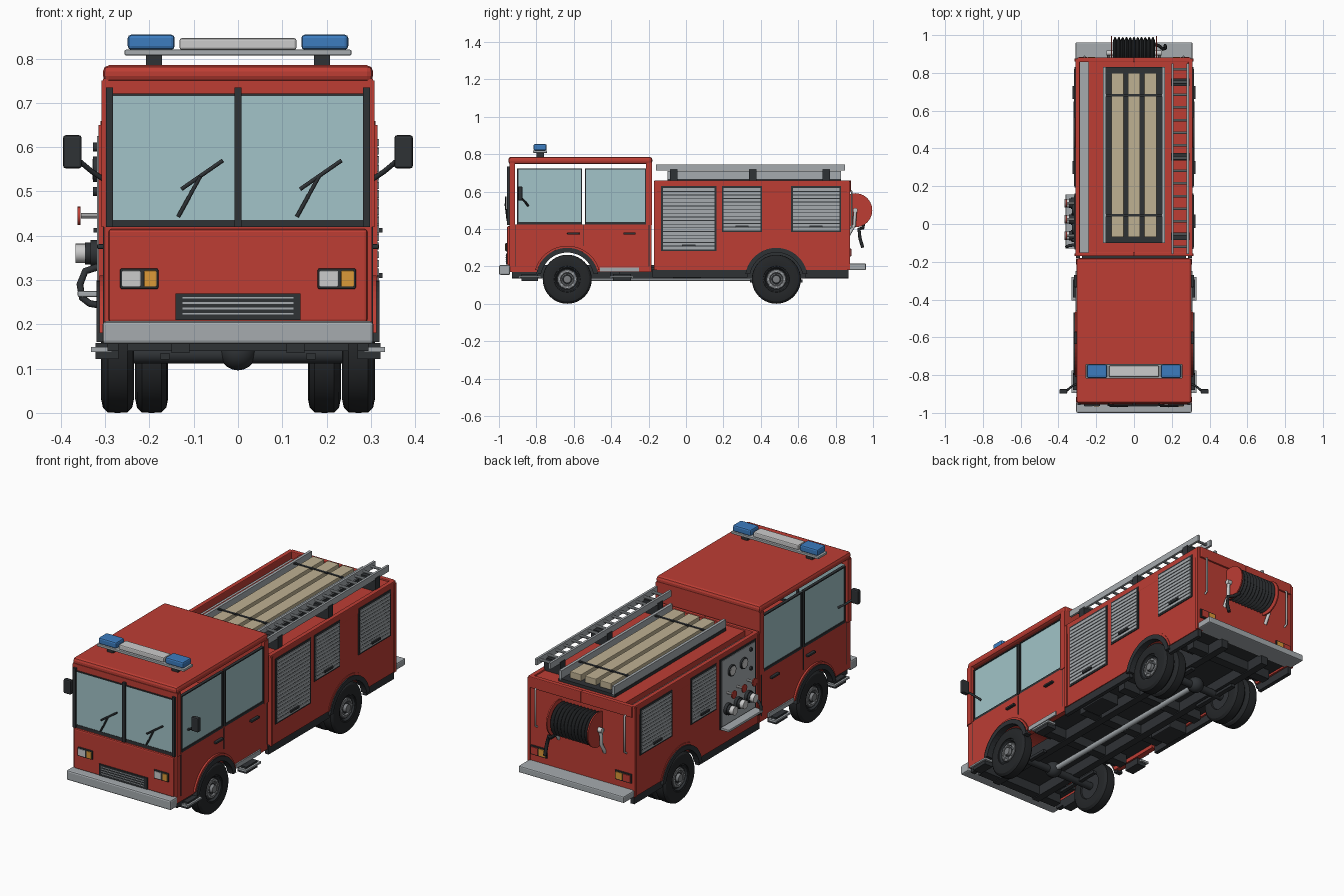
import bpy, bmesh
from math import pi, sin, cos, asin
from mathutils import Vector

if "Cube" in bpy.data.objects:
    bpy.data.objects.remove(bpy.data.objects["Cube"])

COL = dict(red=(.51, .047, .034), dark=(.028, .032, .036), tyre=(.018, .02, .022), glass=(.36, .55, .58),
           wood=(.52, .44, .29), blue=(.045, .2, .52), grey=(.38, .41, .43), steel=(.55, .56, .56),
           hub=(.2, .21, .22), amber=(.72, .32, .04), lamp=(.7, .7, .68))
MATS = {}
for k, c in COL.items():
    MATS[k] = bpy.data.materials.new(k)
    MATS[k].diffuse_color = (*c, 1)
smooth = []

def finish(name, bm, mat, bevel=0, mirror=False):
    bmesh.ops.recalc_face_normals(bm, faces=bm.faces)
    me = bpy.data.meshes.new(name)
    bm.to_mesh(me)
    bm.free()
    ob = bpy.data.objects.new(name, me)
    bpy.context.collection.objects.link(ob)
    me.materials.append(MATS[mat])
    if bevel:
        b = ob.modifiers.new("bevel", 'BEVEL')
        b.width, b.segments = bevel, 2
    if mirror:
        ob.modifiers.new("mirror", 'MIRROR').use_mirror_merge = False
    return ob

def boxes(name, items, mat, bevel=0, mirror=False):
    """Each item is x0, x1, y0, y1, z0, z1."""
    bm = bmesh.new()
    for i in items:
        a, b = Vector(i[::2]), Vector(i[1::2])
        for v in bmesh.ops.create_cube(bm, size=1)['verts']:
            v.co = Vector([(a[k] + b[k]) / 2 + v.co[k] * abs(b[k] - a[k]) for k in range(3)])
    return finish(name, bm, mat, bevel, mirror)

def prism(name, pts, x0, x1, mat, mirror=False):
    """Extrude a y,z outline along x."""
    bm = bmesh.new()
    f = bm.faces.new([bm.verts.new((x0, y, z)) for y, z in pts])
    r = bmesh.ops.extrude_face_region(bm, geom=[f])
    for v in r['geom']:
        if isinstance(v, bmesh.types.BMVert):
            v.co.x = x1
    return finish(name, bm, mat, 0, mirror)

def lathe(name, prof, centres, mat, axis=0, n=32, mirror=False, sign=1):
    """Revolve (offset, radius) points about the x or y axis through each centre."""
    bm = bmesh.new()
    ax = Vector((1, 0, 0)) if axis == 0 else Vector((0, 1, 0))
    for c in centres:
        c = Vector(c)
        vs = [bm.verts.new(c + ax * u * sign + Vector((0, 0, r))) for u, r in prof]
        es = [bm.edges.new(p) for p in zip(vs, vs[1:])]
        bmesh.ops.spin(bm, geom=vs + es, cent=c, axis=ax, angle=2 * pi, steps=n, use_merge=True)
    bmesh.ops.remove_doubles(bm, verts=bm.verts, dist=1e-5)
    smooth.append(finish(name, bm, mat, 0, mirror))

def disc(u0, u1, r):
    return [(u0, 0), (u0, r), (u1, r), (u1, 0)]

def tubes(name, paths, r, mat):
    cu = bpy.data.curves.new(name, 'CURVE')
    cu.dimensions, cu.bevel_depth, cu.bevel_resolution, cu.use_fill_caps = '3D', r, 2, True
    for p in paths:
        s = cu.splines.new('POLY')
        s.points.add(len(p) - 1)
        for q, co in zip(s.points, p):
            q.co = (*co, 1)
    cu.materials.append(MATS[mat])
    bpy.context.collection.objects.link(bpy.data.objects.new(name, cu))

AX = (-.635, .483)    # axle positions
WZ = .131             # wheel radius

def arc(y, r, z0, n=20):
    a = asin((z0 - WZ) / r)
    return [(y + r * cos(t), WZ + r * sin(t)) for t in [pi - a - (pi - 2 * a) * i / n for i in range(n + 1)]]

# Cab and body: side panels with wheel arches around a core with a raised floor
for n, y0, y1, zb, zt, x, ya in (("cab", -.945, -.185, .17, .425, .303, AX[0]), ("body", -.168, .873, .18, .612, .31, AX[1])):
    prism(n + "_sides", [(y0, zt), (y0, zb)] + arc(ya, .155, zb) + [(y1, zb), (y1, zt)], .275, x, "red", True)
    prism(n + "_core", [(y0, zt), (y0, .205)] + arc(ya, .155, .205) + [(y1, .205), (y1, zt)], -.275, .275, "red")
    prism(n + "_wheel_flares", arc(ya, .168, .16) + arc(ya, .143, .16)[::-1], .285, .319, "dark", True)
    prism(n + "_arch_trims", arc(ya, .179, .18) + arc(ya, .168, .18)[::-1], .30, .313, "red", True)
prism("rear_arch_liner", arc(AX[1], .156, .19), -.15, .15, "dark")

# Cab upper structure
boxes("cab_roof", [(-.305, .305, -.95, -.18, .747, .785)], "red", .014)
boxes("cab_back_wall", [(-.303, .303, -.205, -.183, .42, .755)], "red")
boxes("cab_pillars", [(.288, .308, -.945, -.915, .42, .75), (.288, .306, -.215, -.183, .42, .75)], "red", 0, True)
boxes("windscreen_header", [(-.305, .305, -.945, -.92, .72, .755)], "red")
boxes("windscreen_seals", [(.282, .298, -.957, -.93, .42, .735), (-.008, .008, -.957, -.93, .42, .735),
                           (0, .298, -.95, -.93, .42, .436), (0, .298, -.95, -.93, .715, .721)], "dark", 0, True)
boxes("windscreen", [(.006, .284, -.948, -.935, .434, .717)], "glass", 0, True)
for n, a, b in (("front", -.9, -.558), ("rear", -.538, -.216)):
    boxes(n + "_door_glass", [(.288, .298, a, b, .436, .721)], "glass", 0, True)
    boxes(n + "_door_seal", [(.287, .303, a - .003, a + .004, .425, .724), (.287, .303, b - .004, b + .003, .425, .724),
                             (.287, .303, a, b, .425, .438), (.287, .303, a, b, .718, .724)], "dark", 0, True)
boxes("door_seams", [(.3, .3045, y, y + .004, .2, .42) for y in (-.912, -.2)] +
      [(.3, .3045, -.552, -.548, .31, .42)], "dark", 0, True)
boxes("door_handles", [(.3, .318, -.635, -.57, .37, .381), (.3, .318, -.335, -.27, .37, .381)], "dark", .003, True)
boxes("sill_trim", [(.29, .31, -.46, -.25, .172, .195)], "grey", 0, True)

# Front face
boxes("front_panel", [(-.292, .292, -.956, -.94, .205, .415)], "red", .006)
boxes("front_bumper", [(-.306, .306, -1, -.94, .155, .207)], "grey", .008)
boxes("grille", [(-.141, .141, -.963, -.95, .21, .27)], "dark")
boxes("grille_slats", [(-.125, .125, -.966, -.96, z, z + .004) for z in (.222, .234, .246, .258)], "grey")
boxes("headlight_frames", [(.18, .266, -.964, -.95, .28, .326)], "dark", .003, True)
for s, (w0, w1, a0, a1) in (("left", (-.262, -.22, -.212, -.184)), ("right", (.184, .226, .233, .262))):
    boxes(s + "_headlight", [(w0, w1, -.967, -.955, .285, .321)], "lamp", .002)
    boxes(s + "_indicator", [(a0, a1, -.967, -.955, .285, .321)], "amber", .002)
tubes("wipers", [p for d in (0, .268) for p in (
    [(-.128 + d, -.964, .505), (-.034 + d, -.964, .57)], [(-.135 + d, -.955, .443), (-.085 + d, -.966, .534)])], .0045, "dark")

# Mirrors
boxes("mirror_heads", [(.353, .395, -.898, -.874, .552, .627)], "dark", .006, True)
tubes("mirror_arms", [[(s * .3, -.845, .525), (s * .33, -.86, .545), (s * .36, -.885, .57)] for s in (1, -1)], .006, "dark")

# Light bar
boxes("light_bar_feet", [(.172, .208, -.8, -.76, .778, .81)], "dark", 0, True)
boxes("light_bar_base", [(-.256, .256, -.818, -.742, .807, .82)], "grey", .003)
boxes("blue_lights", [(.143, .249, -.815, -.745, .82, .854)], "blue", .008, True)
boxes("light_bar_centre", [(-.132, .132, -.81, -.75, .82, .846)], "steel", .005)

# Roller shutters
def shutter(name, y0, y1, z0, z1, s):
    boxes(name + "_frame", [(s * .3, s * .314, y0, y1, z0, z1)], "dark")
    n = round((z1 - z0) / .021)
    h = (z1 - z0 - .016) / n
    boxes(name + "_slats", [(s * .305, s * .318, y0 + .009, y1 - .009, z0 + .008 + i * h, z0 + .004 + (i + 1) * h)
                            for i in range(n)], "grey")
    m = (y0 + y1) / 2
    boxes(name + "_handle", [(s * .31, s * .326, m - .035, m + .035, z0 + .022, z0 + .033)], "dark")

for s, side in ((1, "right"), (-1, "left")):
    shutter(side + "_mid_shutter", .192, .407, .385, .63, s)
    shutter(side + "_rear_shutter", .562, .83, .385, .63, s)
shutter("right_front_shutter", -.133, .162, .283, .63, 1)
boxes("body_corner_posts", [(.3, .315, -.17, -.155, .18, .65), (.3, .315, .86, .876, .18, .65)], "red", 0, True)

# Pump panel on the left side
boxes("pump_panel_frame", [(-.315, -.3, -.135, .162, .265, .635)], "dark")
boxes("pump_panel", [(-.318, -.305, -.125, .152, .28, .625)], "grey")
boxes("pump_shelf", [(-.362, -.305, -.13, .157, .262, .275)], "grey", .003)
OUT = (-.062, .025, .11)
G = [(-.315, .075, .55), (-.315, -.025, .55)]
lathe("gauge_rims", disc(0, .012, .029), G, "dark", sign=-1, n=24)
lathe("gauge_faces", disc(0, .014, .023), G, "lamp", sign=-1, n=24)
lathe("panel_knobs", disc(0, .012, .01), [(-.315, -.085, .6), (-.315, -.085, .5)], "dark", sign=-1, n=12)
lathe("valve_stems", disc(0, .045, .006), [(-.31, y, .445) for y in OUT], "steel", sign=-1, n=10)
lathe("valve_handwheels", disc(.041, .047, .021), [(-.315, y, .445) for y in OUT], "red", sign=-1, n=16)
lathe("outlet_collars", [(0, 0), (0, .03), (.018, .03), (.018, .025), (.03, .025), (.03, 0)],
      [(-.315, y, .36) for y in OUT], "dark", sign=-1, n=20)
lathe("outlet_caps", disc(.028, .052, .022), [(-.315, y, .36) for y in OUT], "steel", sign=-1, n=20)
tubes("suction_hose", [[(-.315, -.11, .33), (-.345, -.115, .32), (-.357, -.12, .29), (-.352, -.12, .26), (-.335, -.12, .247), (-.305, -.12, .242)]], .008, "dark")

# Roof equipment
boxes("roof_deck", [(-.24, .29, -.168, .873, .6, .652)], "red")
boxes("roof_coaming", [(.287, .311, -.17, .876, .6, .66), (0, .3, .857, .882, .6, .66), (0, .3, -.17, -.15, .6, .66)], "red", .004, True)
boxes("roof_walkway", [(-.288, -.24, -.15, .857, .605, .622)], "grey")
boxes("plank_tray", [(-.165, .165, -.1, .83, .648, .668)], "dark")
boxes("tray_rails", [(.148, .163, -.1, .83, .66, .71)], "grey", 0, True)
boxes("planks", [(x, x + .066, -.07, .8, .668, .703) for x in (-.12, -.033, .054)], "wood", .003)
boxes("plank_straps", [(-.148, .148, y, y + .012, .7, .706) for y in (.04, .675)], "dark")
boxes("ladder_rails", [(x, x + .012, -.16, .85, .712, .745) for x in (.198, .278)], "grey")
lathe("ladder_rungs", disc(0, .07, .007), [(.209, -.12 + .067 * i, .729) for i in range(15)], "grey", n=10)
boxes("ladder_brackets", [(.195, .293, y - .02, y + .02, .65, .72) for y in (-.065, .357, .75)], "dark")

# Hose reel and rear face
R = (0, .905, .5)
lathe("reel_discs", disc(.116, .123, .091), [R], "red", n=40, mirror=True)
coil = [(-.11, 0)]
for i in range(11):
    coil += [(-.11 + .02 * i + .02 * t, .068 + .018 * sin(pi * t)) for t in (0, .25, .5, .75)]
lathe("reel_hose", coil + [(.11, .068), (.11, 0)], [R], "tyre", n=32)
lathe("reel_axle", disc(-.145, .145, .013), [R], "steel", n=16)
tubes("reel_brackets", [[(s * .135, .905, .5), (s * .135, .9, .42), (s * .135, .87, .37)] for s in (1, -1)], .009, "steel")
tubes("reel_hose_end", [[(.1, .95, .43), (.13, .945, .405), (.155, .925, .4), (.165, .93, .35), (.165, .945, .3)]], .009, "tyre")
tubes("grab_rails", [[(s * .262, .87, .4), (s * .262, .887, .41), (s * .262, .887, .6), (s * .262, .87, .61)] for s in (1, -1)], .005, "steel")
boxes("tail_light_frames", [(.2, .296, .87, .88, .25, .298)], "dark", 0, True)
boxes("tail_lights", [(.25, .29, .875, .884, .256, .292)], "red", 0, True)
boxes("rear_indicators", [(.206, .244, .875, .884, .256, .292)], "amber", 0, True)
boxes("rear_step", [(-.309, .309, .85, .962, .18, .215)], "grey", .006)

# Chassis
boxes("floor_pan", [(-.275, .275, -.93, -.79, .19, .206), (-.15, .15, -.79, .87, .19, .206),
                    (-.275, .275, -.48, .33, .19, .206), (-.275, .275, .64, .85, .19, .206)], "dark")
boxes("frame_rails", [(.11, .15, -.93, .87, .135, .192)], "dark", 0, True)
boxes("cross_members", [(-.25, .25, y - .025, y + .025, .14, .192) for y in (-.9, -.38, -.1, .2, .74)], "dark")
boxes("side_tanks", [(.17, .28, -.07, .08, .135, .192)], "dark", .005, True)
boxes("side_skirt", [(.285, .306, -.18, .33, .14, .185), (.285, .306, .635, .87, .14, .185),
                     (.27, .295, -.93, -.79, .14, .175)], "dark", 0, True)
lathe("drive_shaft", disc(-.6, .46, .014), [(0, 0, .135)], "grey", axis=1, n=14)
lathe("axles", disc(-.27, .27, .02), [(0, y, WZ) for y in AX], "dark", n=16)
lathe("differentials", [(.042 * -cos(pi * i / 10), .042 * sin(pi * i / 10)) for i in range(11)],
      [(0, y, .138) for y in AX], "dark", n=20)
boxes("leaf_springs", [(.155, .175, AX[0] - .13, AX[0] + .13, .12, .135),
                       (.12, .145, AX[1] - .14, AX[1] + .14, .115, .13)], "dark", 0, True)

# Boarding steps
ST = ((-.895, -.775), (-.405, -.28))
boxes("step_brackets", [(.27, .322, a + .015, b - .015, .122, .158) for a, b in ST], "dark", 0, True)
boxes("step_treads", [(x, x + .012, a, b, .14, .149) for a, b in ST for x in (.284, .302, .32)] +
      [(.284, .332, e, e + .008, .138, .149) for a, b in ST for e in (a, b - .008)], "grey", 0, True)

# Wheels, doubled at the rear
C = [(.272, AX[0], WZ), (.272, AX[1], WZ), (.195, AX[1], WZ)]
lathe("tyres", [(-.024, .066), (-.034, .07), (-.0375, .098), (-.033, .119), (-.022, .13), (0, .131), (.022, .13),
                (.033, .119), (.0375, .098), (.034, .07), (.024, .066)], C, "tyre", n=40, mirror=True)
lathe("wheel_rims", [(-.026, 0), (-.026, .068), (.03, .07), (.03, .063), (.018, .056), (.022, 0)], C, "dark", n=32, mirror=True)
lathe("wheel_hubs", [(.015, .052), (.026, .05), (.028, .036), (.02, .032), (.02, .022), (.036, .02), (.038, 0)], C[:2], "hub", n=24, mirror=True)
lathe("wheel_nuts", disc(.02, .031, .005), [(x, y + .042 * cos(k * pi / 4), z + .042 * sin(k * pi / 4))
      for x, y, z in C[:2] for k in range(8)], "grey", n=6, mirror=True)

bpy.ops.object.select_all(action='DESELECT')
for ob in smooth:
    ob.select_set(True)
bpy.context.view_layer.objects.active = smooth[0]
bpy.ops.object.shade_smooth_by_angle()

for m in bpy.data.materials:
    if m.users and not m.is_grease_pencil:
        m.use_nodes = True
        m.node_tree.nodes["Principled BSDF"].inputs["Base Color"].default_value = m.diffuse_color
